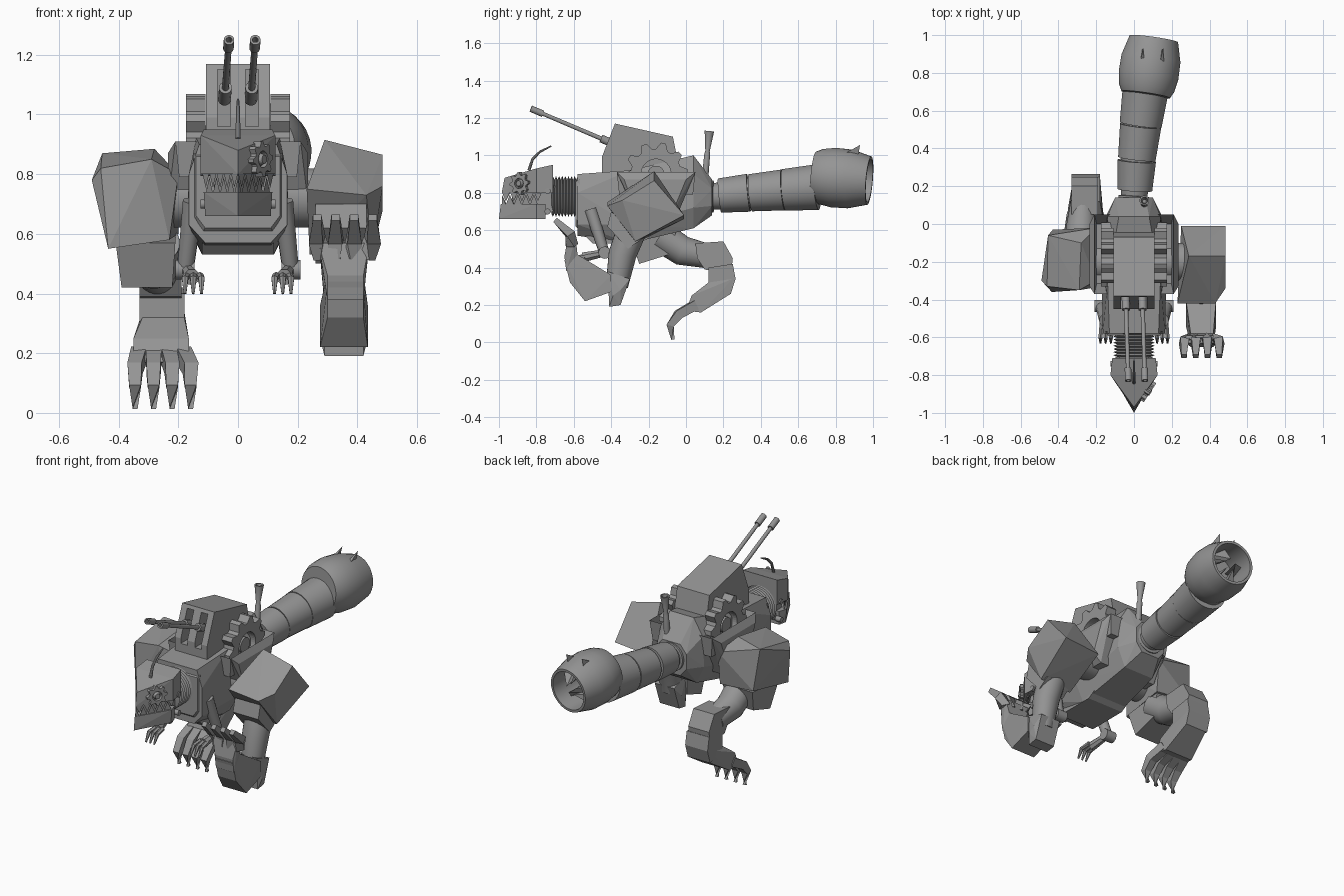
import bpy, bmesh, math
from mathutils import Vector, Quaternion

if "Cube" in bpy.data.objects:
    bpy.data.objects.remove(bpy.data.objects["Cube"])

steel = bpy.data.materials.new("grey_steel")
steel.use_nodes = True
steel.diffuse_color = (.3, .3, .3, 1)
steel.node_tree.nodes["Principled BSDF"].inputs["Base Color"].default_value = (.3, .3, .3, 1)
rounded = []


def finish(name, bm, smooth=False):
    bmesh.ops.recalc_face_normals(bm, faces=bm.faces)
    data = bpy.data.meshes.new(name)
    bm.to_mesh(data)
    bm.free()
    data.materials.append(steel)
    obj = bpy.data.objects.new(name, data)
    bpy.context.collection.objects.link(obj)
    if smooth:
        rounded.append(obj)
    return obj


def hull(name, *groups):
    """One faceted solid for each group of corner points."""
    bm = bmesh.new()
    for points in groups:
        verts = [bm.verts.new(p) for p in points]
        out = bmesh.ops.convex_hull(bm, input=verts)
        spare = [v for v in out["geom_interior"] if isinstance(v, bmesh.types.BMVert)]
        bmesh.ops.delete(bm, geom=spare, context='VERTS')
    bmesh.ops.dissolve_limit(bm, angle_limit=.03, verts=bm.verts, edges=bm.edges)
    return finish(name, bm)


def slab(xs, profile):
    """Corner points of a side profile (y, z) spanning xs."""
    return [(x, y, z) for x in xs for y, z in profile]


def tube(name, path, radii, sides=24, axis=None, smooth=True):
    """Rings along a path; a fixed axis makes it a turned part."""
    bm = bmesh.new()
    path = [Vector(p) for p in path]
    rings = []
    for i, (p, r) in enumerate(zip(path, radii)):
        along = axis or path[min(i + 1, len(path) - 1)] - path[max(i - 1, 0)]
        q = along.to_track_quat('Z', 'Y')
        angles = [math.tau * (k + .5) / sides for k in range(sides)]
        rings.append([bm.verts.new(p + q @ Vector((r * math.cos(a), r * math.sin(a), 0))) for a in angles])
    for a, b in zip(rings, rings[1:]):
        for k in range(sides):
            n = (k + 1) % sides
            bm.faces.new((a[k], a[n], b[n], b[k]))
    bm.faces.new(rings[0])
    bm.faces.new(rings[-1])
    return finish(name, bm, smooth)


def turned(name, start, end, profile, sides=32):
    """Lathe a (fraction, radius) profile between two points."""
    start, end = Vector(start), Vector(end)
    return tube(name, [start.lerp(end, t) for t, r in profile], [r for t, r in profile], sides, end - start)


def gear(name, centre, normal, outer, root, hole, width, teeth):
    bm = bmesh.new()
    q = Vector(normal).to_track_quat('Z', 'Y')
    n = teeth * 4
    loops = []
    for side, inner in ((-1, 0), (1, 0), (1, 1), (-1, 1)):
        loop = []
        for k in range(n):
            a = math.tau * k / n
            r = hole if inner else (outer if k % 4 < 2 else root)
            loop.append(bm.verts.new(Vector(centre) + q @ Vector((r * math.cos(a), r * math.sin(a), side * width / 2))))
        loops.append(loop)
    for a, b in zip(loops, loops[1:] + loops[:1]):
        for k in range(n):
            m = (k + 1) % n
            bm.faces.new((a[k], a[m], b[m], b[k]))
    return finish(name, bm)


# Torso: faceted front hull and tapering rump
def section(y, rows):
    return [(s * x, y, z) for s in (-1, 1) for x, z in rows]

hull("torso",
     section(-.58, ((.11, .57), (.165, .63), (.165, .8), (.13, .9))) +
     section(-.3, ((.12, .53), (.17, .63), (.14, .92))),
     section(-.3, ((.12, .53), (.17, .63), (.14, .92))) +
     section(.04, ((.1, .61), (.15, .72), (.14, .9), (.08, 1))) +
     section(.14, ((.06, .68), (.1, .73), (.1, .82), (.06, .87))))
hull("chest_plate", section(-.59, ((.11, .62), (.14, .66), (.14, .86))) +
     section(-.57, ((.12, .6), (.15, .65), (.15, .87))))
hull("belly_plate", slab((-.12, .12), ((-.54, .57), (-.2, .56), (-.25, .53), (-.5, .53))))

# Turret with two gun slots cut into its front
turret = hull("turret", slab((-.108, .108), ((-.45, .9), (-.45, .99), (-.38, 1.17), (-.07, 1.1), (-.03, .9))))
slots = hull("slot_cutter", *[slab((x - .022, x + .022), ((-.5, .96), (-.5, 1.15), (-.33, 1.15), (-.33, .96)))
                              for x in (-.047, .047)])
slots.hide_render = True
slots.hide_viewport = True
cut = turret.modifiers.new("slots", 'BOOLEAN')
cut.operation, cut.object, cut.solver = 'DIFFERENCE', slots, 'EXACT'

# Twin guns: breech, barrel and muzzle turned in one piece
for x in (-.045, .043):
    turned("gun", (x, -.36, 1.05), (x + .015, -.83, 1.25),
           ((0, .022), (.2, .022), (.2, .012), (.86, .011), (.86, .018), (1, .018), (1, .01), (.93, .01)), 12)

# Flank tubs with drive gears
for s in (-1, 1):
    pts = [(s * x, y, z) for x, y, z in (
        (.1, -.37, .91), (.1, .05, .91), (.21, -.37, .91), (.21, .05, .91),
        (.235, -.33, .87), (.235, 0, .87), (.235, -.27, .7), (.235, -.07, .7),
        (.19, -.25, .65), (.19, -.06, .65), (.1, -.25, .65), (.1, -.06, .65))]
    tub = hull("flank_tub", pts)
    bm = bmesh.new()
    bm.from_mesh(tub.data)
    top = [max(bm.faces, key=lambda f: f.normal.z * f.calc_center_median().z)]
    bmesh.ops.inset_region(bm, faces=top, thickness=.018)
    bmesh.ops.translate(bm, verts=top[0].verts, vec=(0, 0, -.12))
    bm.to_mesh(tub.data)
    bm.free()
    gear("drive_gear", (s * .142, -.16, .9), (1, 0, 0), .17, .135, .08, .065, 10)
    turned("gear_axle", (s * .1, -.16, .9), (s * .16, -.16, .9), ((0, .045), (1, .045)), 16)
    turned("shoulder_joint", (s * .14, -.2, .72), (s * .3, -.2, .72), ((0, .1), (1, .1)))

# Bellows neck
folds = [(i / 18, .11 if i % 2 else .09) for i in range(19)]
turned("bellows_neck", (0, -.57, .78), (0, -.72, .78), folds)

# Wedge head, jaw and teeth
def wedge(rows):
    return [(s * x, y, z) for s in (-1, 1) for x, y, z in rows]

hull("skull", wedge(((.115, -.71, .95), (.125, -.8, .93), (0, -.97, .88),
                     (.115, -.71, .8), (.125, -.8, .8), (0, -.985, .8))))
hull("jaw", wedge(((.1, -.75, .74), (.115, -.8, .74), (0, -.99, .74),
                   (.1, -.75, .66), (.11, -.8, .66), (0, -1, .66))))
hull("jaw_hinge", slab((-.08, .08), ((-.76, .68), (-.76, .82), (-.7, .84), (-.71, .7))))
hull("mouth_core", wedge(((.08, -.75, .81), (.08, -.8, .81), (0, -.93, .81),
                          (.08, -.75, .73), (.08, -.8, .73), (0, -.93, .73))))
fangs = []
for s in (-1, 1):
    back, tip = Vector((s * .12, -.77, 0)), Vector((0, -.985, 0))
    for i in range(5):
        for shift, base, point in ((0, .805, .755), (.5, .735, .79)):
            a, m, b = (back.lerp(tip, min(1, (i + shift + d) / 5)) for d in (0, .5, 1))
            up, peak = Vector((0, 0, base)), Vector((0, 0, point))
            fangs.append((a + up, b + up, m * .9 + Vector((0, -.07, 0)) + up, m + peak))
    for z in (.7, .81):
        turned("jaw_bolt", (s * .09, -.74, z), (s * .125, -.74, z), ((0, .016), (1, .016)), 12)
hull("teeth", *fangs)
eye, out = Vector((.072, -.885, .85)), Vector((.83, -.55, 0))
gear("eye_gear", eye, out, .06, .045, .028, .03, 8)
turned("eye_lens", eye, eye + out * .02, ((0, .022), (1, .015)), 16)
tube("feeler", [(0, -.84, .92), (0, -.82, .98), (0, -.78, 1.02), (0, -.72, 1.05)], (.009, .008, .007, .004), 8)

# Exhaust stack on the rump
turned("exhaust", (.055, .1, .86), (.055, .125, 1.13),
       ((0, .018), (.55, .016), (.6, .012), (1, .026), (1, .018), (.8, .01)), 16)

# Tail: flared sleeves over a core
turned("tail_collar", (0, .12, .78), (.005, .185, .78), ((0, .085), (.4, .085), (.45, .07), (1, .07)))
tube("tail_core", [(0, .14, .78), (.02, .4, .805), (.05, .75, .84)], (.07, .085, .1))
for start, end, r in (((.005, .18, .785), (.015, .335, .8), .092),
                      ((.015, .345, .8), (.035, .52, .815), .1),
                      ((.035, .525, .815), (.06, .7, .83), .112)):
    turned("tail_sleeve", start, end, ((0, r - .02), (0, r), (1, r + .01), (1, r - .02)))

# Tail cannon with open mouth, inner blades and horns
base, mouth = Vector((.062, .685, .89)), Vector((.105, .98, .865))
turned("tail_cannon", base, mouth, ((0, .09), (0, .13), (.12, .148), (.35, .16), (.65, .158),
                                    (1, .13), (1, .115), (.35, .12), (.35, .02)))
aim = (mouth - base).normalized()
blades = []
for k in range(5):
    spoke = Quaternion(aim, math.tau * k / 5) @ Vector((0, 0, 1))
    flat = spoke.cross(aim) * .025
    root, tip = base.lerp(mouth, .4) + spoke * .115, base.lerp(mouth, .95) + spoke * .03
    blades.append((root + flat, root - flat, root - spoke * .05, tip, root + aim * .1))
hull("inner_blades", *blades)
for x in (.04, .145):
    hull("cannon_horn", [(x - .015, .83, 1), (x + .015, .83, 1), (x, .92, .99), (x + .01, .93, 1.055)])

# Small chest arms with three-fingered hands
for s in (-1, 1):
    tube("small_upper_arm", [(s * .15, -.51, .71), (s * .175, -.44, .49)], (.035, .028), 12)
    turned("small_elbow", (s * .145, -.435, .48), (s * .21, -.435, .48), ((0, .033), (1, .033)), 14)
    tube("small_forearm", [(s * .17, -.43, .48), (s * .155, -.55, .455)], (.02, .028), 8)
    for d in (-.022, 0, .022):
        x = s * .15 + d
        tube("small_finger", [(x, -.54, .46), (x + d / 4, -.6, .45), (x + d / 4, -.63, .4)], (.013, .012, .005), 6)

# Left arm: shoulder block, forearm and raised open hand
hull("left_shoulder_block", [(.29, -.17, .915), (.485, -.17, .865), (.23, -.42, .75), (.43, -.42, .73),
                             (.25, -.01, .66), (.485, -.01, .68), (.24, -.27, .53), (.45, -.27, .54),
                             (.485, -.34, .76)])
hull("left_cuff", slab((.26, .43), ((-.4, .7), (-.42, .62), (-.31, .5), (-.24, .55))))
tube("left_forearm", [(.35, -.29, .6), (.355, -.34, .47), (.355, -.37, .3)], (.08, .075, .06))
hull("left_heel", slab((.29, .42), ((-.41, .19), (-.35, .2), (-.3, .34), (-.42, .38))) +
     slab((.275, .435), ((-.39, .25), (-.35, .28))))
hull("left_palm", slab((.275, .435), ((-.4, .27), (-.54, .22), (-.4, .36))) +
     slab((.3, .42), ((-.62, .32), (-.65, .44), (-.58, .47))))
hull("left_hand", slab((.3, .42), ((-.64, .38), (-.65, .46), (-.58, .47))) +
     slab((.27, .44), ((-.63, .57), (-.59, .56))))
for i in range(4):
    x = .285 + i * .048
    end = .265 + i * .062
    tube("left_finger", [(x, -.61, .52), (end, -.62, .58), (end, -.7, .655)], (.035, .034, .02), 4, smooth=False)

# Right arm: shoulder block, swept-back forearm and planted hand
hull("right_shoulder_block", [(-.46, -.33, .82), (-.29, -.35, .85), (-.2, -.3, .8), (-.435, -.36, .55),
                              (-.23, -.34, .58), (-.49, -.3, .78), (-.455, -.06, .87), (-.28, -.1, .885),
                              (-.2, -.02, .8), (-.43, -.03, .62), (-.2, -.04, .6)])
hull("right_cuff", slab((-.41, -.21), ((-.3, .57), (-.05, .6))) +
     slab((-.39, -.22), ((-.25, .42), (-.09, .47))))
tube("right_forearm", [(-.28, -.14, .57), (-.28, -.02, .49), (-.27, .12, .46)], (.085, .08, .065))
hull("right_elbow", slab((-.33, -.19), ((.05, .53), (.06, .45), (.1, .39), (.24, .36), (.25, .45), (.2, .54))))
hull("right_wrist", slab((-.33, -.18), ((.12, .4), (.25, .42), (.265, .34), (.24, .26), (.12, .29))))
hull("right_hand", slab((-.32, -.18), ((.25, .34), (.24, .26), (.12, .32))) +
     slab((-.35, -.165), ((.08, .16), (0, .17), (.03, .25))))
for i in range(4):
    x = -.33 + i * .048
    end = -.345 + i * .062
    tube("right_finger", [(x, .05, .2), (end, -.04, .15), (end, -.085, .09), (end, -.07, .015)],
         (.037, .034, .028, .012), 4, smooth=False)

# Smooth the turned parts, keeping hard rims
for obj in bpy.context.selected_objects:
    obj.select_set(False)
for obj in rounded:
    obj.select_set(True)
bpy.context.view_layer.objects.active = rounded[0]
bpy.ops.object.shade_smooth_by_angle(angle=math.radians(35))
